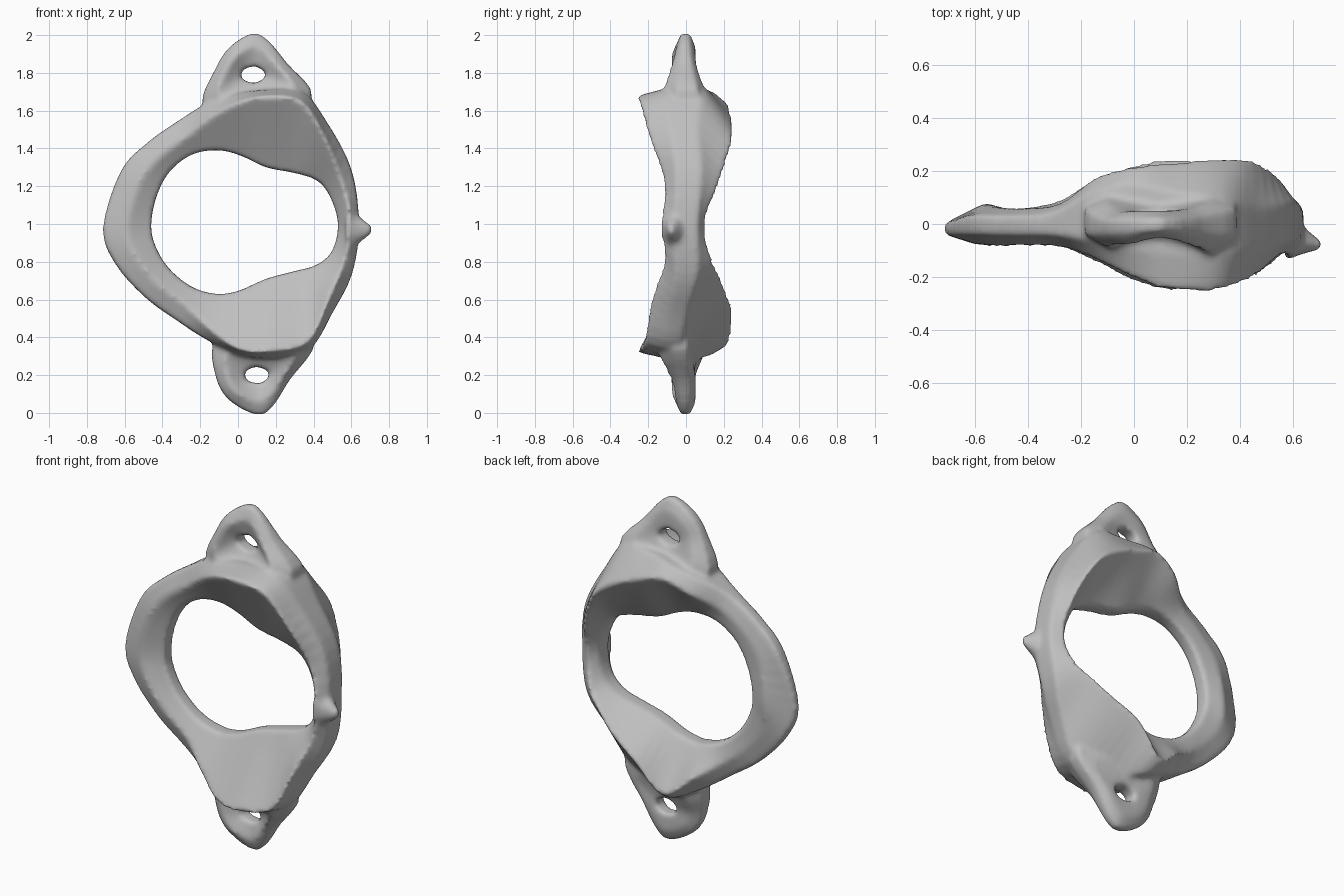
import bpy, bmesh, math
from mathutils import Vector

cube = bpy.data.objects.get("Cube")
if cube:
    bpy.data.objects.remove(cube, do_unlink=True)

bone = bpy.data.materials.new("bone grey")
bone.use_nodes = True
GREY = (0.52, 0.52, 0.52, 1)
bone.diffuse_color = GREY
bone.node_tree.nodes["Principled BSDF"].inputs["Base Color"].default_value = GREY


def section(ix, iz, ox, oz, fs, fy, bs, by, ob):
    """Six-sided section: inner edge, front lip, outer edge (back at ob), back lip."""
    i, o = Vector((ix, 0, iz)), Vector((ox, 0, oz))
    spots = ((0, -0.03), (fs, fy), (1, min(fy * 0.45, ob - 0.04)), (1, ob), (bs, by), (0, 0.05))
    return [i.lerp(o, s) + Vector((0, y, 0)) for s, y in spots]


def spline(a, b, c, d, t):
    return 0.5 * (2 * b + (c - a) * t + (2 * a - 5 * b + 4 * c - d) * t * t
                  + (3 * b - a - 3 * c + d) * t ** 3)


def loft(bm, rows, steps=4):
    """Closed ring passing smoothly through all sections."""
    n, loops = len(rows), []
    for k in range(n):
        near = [rows[(k + j) % n] for j in (-1, 0, 1, 2)]
        for s in range(steps):
            loops.append([bm.verts.new(spline(*p, s / steps)) for p in zip(*near)])
    for k, a in enumerate(loops):
        b = loops[(k + 1) % len(loops)]
        for j in range(len(a)):
            m = (j + 1) % len(a)
            bm.faces.new((a[j], a[m], b[m], b[j]))


def lug(bm, outline, hx, hz):
    """Side process with an oval opening."""
    rows = []
    for ox, oz, fy, by in outline:
        d = Vector((ox - hx, oz - hz)).normalized()
        rows.append(section(hx + 0.066 * d.x, hz + 0.044 * d.y, ox, oz,
                            0.6, fy, 0.6, by, by - 0.03))
    loft(bm, rows)


bm = bmesh.new()

# Ring: thin arches at both ends, thick masses with hollow facets between
upper = [
    (-.46, 1.0, -.715, .98, .5, -.08, .4, .08, .0),
    (-.43, 1.15, -.62, 1.28, .5, -.085, .5, .065, .03),
    (-.36, 1.28, -.48, 1.43, .5, -.085, .5, .06, .03),
    (-.24, 1.37, -.31, 1.55, .5, -.09, .55, .08, .04),
    (-.10, 1.39, -.16, 1.64, .7, -.14, .7, .18, .12),
    (.02, 1.36, .0, 1.69, .86, -.21, .82, .22, .15),
    (.15, 1.30, .15, 1.71, .92, -.255, .72, .235, .12),
    (.30, 1.27, .34, 1.70, .88, -.25, .58, .25, .10),
    (.42, 1.23, .47, 1.54, .75, -.20, .6, .245, .06),
    (.49, 1.14, .60, 1.29, .55, -.12, .5, .18, .08),
    (.53, 1.0, .64, 1.0, .6, -.135, .4, .10, .06),
]
lower = [
    (.50, .86, .605, .74, .55, -.12, .35, .14, .06),
    (.42, .785, .50, .53, .75, -.19, .25, .185, .0),
    (.30, .75, .38, .34, .92, -.225, .3, .22, -.03),
    (.15, .71, .17, .29, .92, -.255, .45, .25, .03),
    (.0, .645, .0, .31, .92, -.22, .85, .225, .14),
    (-.12, .63, -.17, .39, .75, -.14, .65, .17, .10),
    (-.25, .67, -.31, .48, .5, -.09, .55, .09, .04),
    (-.37, .77, -.49, .61, .5, -.085, .5, .06, .03),
    (-.44, .89, -.65, .79, .5, -.085, .5, .065, .03),
]
loft(bm, [section(*r) for r in upper + lower])

# Upper and lower side processes
lug(bm, [(-.18, 1.62, -.09, .1), (-.12, 1.82, -.085, .05), (-.04, 1.94, -.08, .05),
         (.08, 2.01, -.055, .05), (.16, 1.97, -.06, .05), (.26, 1.85, -.085, .06),
         (.39, 1.67, -.12, .1), (.1, 1.52, -.12, .12)], .08, 1.79)
lug(bm, [(-.12, .38, -.09, .1), (-.12, .2, -.085, .05), (-.05, .07, -.08, .05),
         (.1, -.01, -.055, .05), (.18, .03, -.06, .05), (.27, .17, -.085, .05),
         (.40, .38, -.15, .04), (.1, .48, -.12, .1)], .1, .2)

# Broad pointed knob on the short arch
knob = bmesh.ops.create_cone(bm, cap_ends=True, segments=10, radius1=.15, radius2=.025, depth=.14)
for v in knob["verts"]:
    v.co = Vector((.64 + v.co.z, -.045 + v.co.x * .6 - max(v.co.z, 0) * .5,
                   .97 + v.co.y * .85))

bmesh.ops.recalc_face_normals(bm, faces=bm.faces)
mesh = bpy.data.meshes.new("ring_bone")
bm.to_mesh(mesh)
bm.free()
mesh.materials.append(bone)
obj = bpy.data.objects.new("ring_bone", mesh)
bpy.context.collection.objects.link(obj)

# Fuse the parts and soften the joins
fuse = obj.modifiers.new("fuse", "REMESH")
fuse.mode = "VOXEL"
fuse.voxel_size = 0.014
fuse.use_smooth_shade = True
soft = obj.modifiers.new("soften", "SMOOTH")
soft.factor = 0.5
soft.iterations = 8
